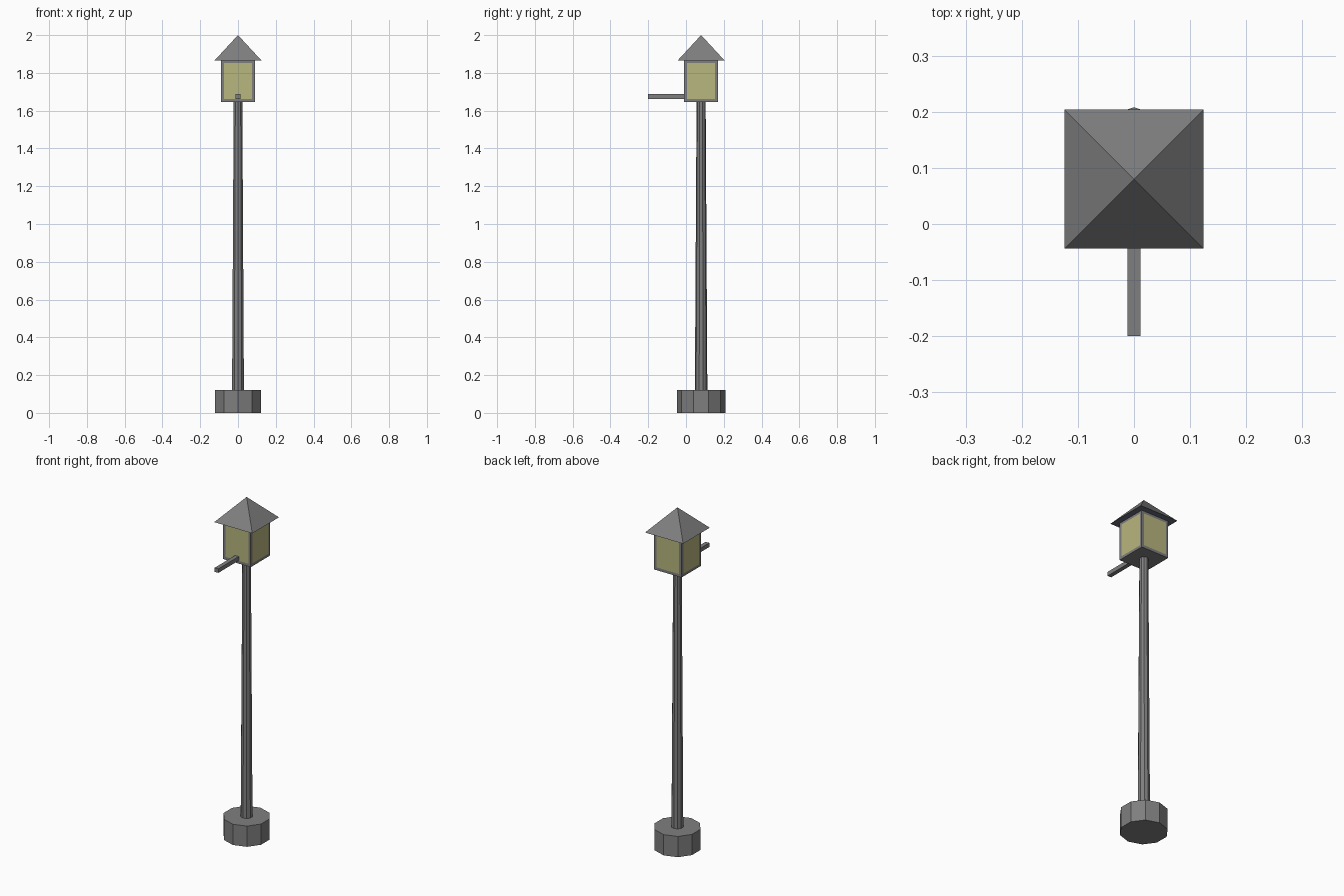
import bpy
import bmesh
from math import pi, sqrt
from mathutils import Matrix

cube = bpy.data.objects.get("Cube")
if cube:
    bpy.data.objects.remove(cube, do_unlink=True)

POST_Y = 0.08  # the post stands behind the middle; the arm reaches forward


def material(name, rgb):
    mat = bpy.data.materials.new(name)
    mat.use_nodes = True
    colour = (*rgb, 1)
    mat.diffuse_color = colour
    mat.node_tree.nodes["Principled BSDF"].inputs["Base Color"].default_value = colour
    return mat


iron = material("iron_grey", (0.212, 0.212, 0.212))
glass = material("pale_yellow_glass", (0.485, 0.473, 0.212))
slate = material("slate_underside", (0.14, 0.148, 0.19))


def finish(name, bm, *mats):
    bm.normal_update()
    mesh = bpy.data.meshes.new(name)
    bm.to_mesh(mesh)
    bm.free()
    for mat in mats:
        mesh.materials.append(mat)
    obj = bpy.data.objects.new(name, mesh)
    bpy.context.collection.objects.link(obj)
    return obj


def tapered(sides, r_low, r_high, z_low, z_high, turn=0):
    """Prism, taper or pyramid with its first corner turned from +x."""
    bm = bmesh.new()
    bmesh.ops.create_cone(bm, cap_ends=True, segments=sides,
                          radius1=r_low, radius2=r_high, depth=z_high - z_low)
    bmesh.ops.rotate(bm, verts=bm.verts, matrix=Matrix.Rotation(turn, 3, "Z"))
    bmesh.ops.translate(bm, verts=bm.verts, vec=(0, POST_Y, (z_low + z_high) / 2))
    return bm


def box(low, high):
    bm = bmesh.new()
    bmesh.ops.create_cube(bm, size=1)
    for v in bm.verts:
        v.co = [(a + b) / 2 + c * (b - a) for a, b, c in zip(low, high, v.co)]
    return bm


# Ten-sided base and slender tapering post
finish("base", tapered(10, 0.128, 0.128, 0, 0.122, pi / 2 + pi / 10), iron)
finish("post", tapered(10, 0.033, 0.024, 0.12, 1.65, pi / 2 + pi / 10), iron)

# Lantern box with a framed pane on each of its four sides
lantern = box((-0.09, POST_Y - 0.09, 1.645), (0.09, POST_Y + 0.09, 1.868))
lantern.normal_update()
panes = [f for f in lantern.faces if abs(f.normal.z) < 0.5]
bmesh.ops.inset_individual(lantern, faces=panes, thickness=0.016, use_even_offset=True)
for pane in panes:
    pane.material_index = 1
finish("lantern", lantern, iron, glass)

# Pyramid roof with a darker underside
roof = tapered(4, 0.124 * sqrt(2), 0, 1.866, 2.0, pi / 4)
bmesh.ops.remove_doubles(roof, verts=roof.verts, dist=0.0001)
roof.normal_update()
for face in roof.faces:
    face.material_index = int(face.normal.z < -0.5)
finish("roof", roof, iron, slate)

# Square arm sticking out at the front
finish("front_arm", box((-0.012, -0.2, 1.663), (0.012, POST_Y, 1.687)), iron)
